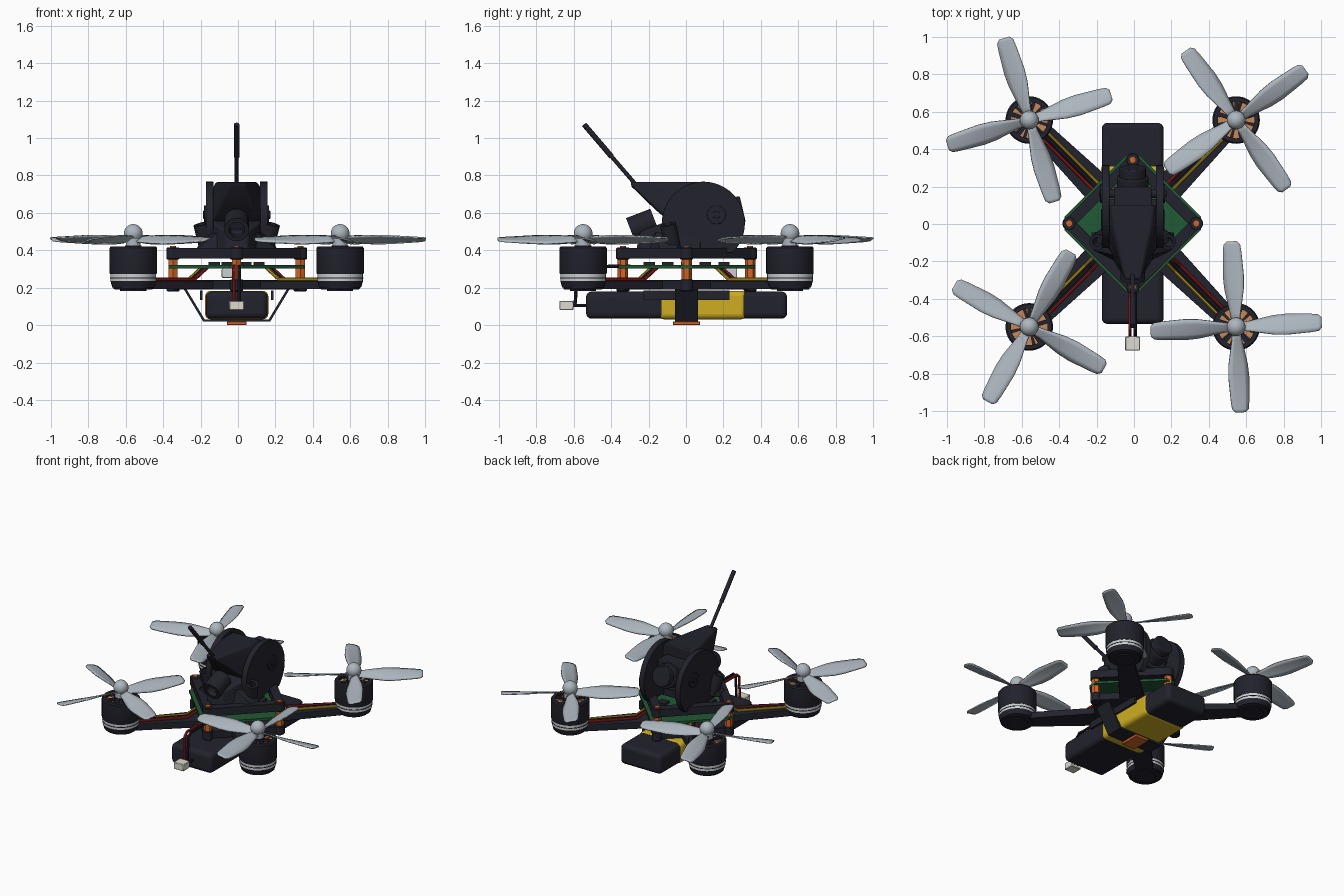
import bpy, bmesh, math
from mathutils import Vector, Matrix

if "Cube" in bpy.data.objects:
    bpy.data.objects.remove(bpy.data.objects["Cube"])

def mat(name, rgb):
    m = bpy.data.materials.new(name)
    m.diffuse_color = (*rgb, 1)
    m.use_nodes = True
    m.node_tree.nodes["Principled BSDF"].inputs["Base Color"].default_value = m.diffuse_color
    return m

BLACK = mat("carbon_black", (0.016, 0.016, 0.026))
GREY = mat("blade_grey", (0.42, 0.47, 0.52))
SILVER = mat("silver", (0.60, 0.62, 0.63))
ORANGE = mat("orange", (0.66, 0.13, 0.018))
COPPER = mat("copper", (0.58, 0.25, 0.10))
GREEN = mat("board_green", (0.015, 0.10, 0.035))
YELLOW = mat("yellow", (0.62, 0.42, 0.016))
RED = mat("wire_red", (0.42, 0.016, 0.016))
WHITE = mat("connector_white", (0.72, 0.70, 0.64))

# ---------- helpers: each adds a solid to a bmesh ----------
def box(bm, c, s):
    m = Matrix.Translation(c) @ Matrix.Diagonal((*s, 1))
    bmesh.ops.create_cube(bm, size=1, matrix=m)

def cyl(bm, p, q, r, r2=None, seg=32):
    p, q = Vector(p), Vector(q)
    d = q - p
    m = Matrix.Translation((p + q) / 2) @ d.to_track_quat('Z', 'Y').to_matrix().to_4x4()
    bmesh.ops.create_cone(bm, cap_ends=True, segments=seg, radius1=r,
                          radius2=r if r2 is None else r2, depth=d.length, matrix=m)

def hull(bm, pts):
    vs = [bm.verts.new(p) for p in pts]
    res = bmesh.ops.convex_hull(bm, input=vs)
    junk = [g for g in res["geom_interior"] if isinstance(g, bmesh.types.BMVert)]
    bmesh.ops.delete(bm, geom=junk, context='VERTS')

def mirrored(pts):
    return [(s * x, y, z) for x, y, z in pts for s in (1, -1)]

def prism(bm, pts, z0, z1):
    hull(bm, [(x, y, z) for x, y in pts for z in (z0, z1)])

def lathe(bm, prof, c, seg=40):
    rings = [[bm.verts.new((c[0] + r * math.cos(a), c[1] + r * math.sin(a), z))
              for a in (i * math.tau / seg for i in range(seg))] for r, z in prof]
    for k in range(len(prof)):
        a, b = rings[k], rings[(k + 1) % len(prof)]
        for i in range(seg):
            j = (i + 1) % seg
            bm.faces.new((a[i], a[j], b[j], b[i]))

def finish(bm, name, material, bevel=0, segs=2, angle=35):
    bmesh.ops.recalc_face_normals(bm, faces=bm.faces)
    me = bpy.data.meshes.new(name)
    bm.to_mesh(me)
    bm.free()
    ob = bpy.data.objects.new(name, me)
    bpy.context.collection.objects.link(ob)
    me.materials.append(material)
    if bevel:
        b = ob.modifiers.new("bevel", 'BEVEL')
        b.width, b.segments, b.limit_method = bevel, segs, 'ANGLE'
    bpy.ops.object.select_all(action='DESELECT')
    ob.select_set(True)
    bpy.context.view_layer.objects.active = ob
    bpy.ops.object.shade_smooth_by_angle(angle=math.radians(angle))
    return ob

def wire(name, pts, r, material):
    bm = bmesh.new()
    for p, q in zip(pts, pts[1:]):
        cyl(bm, p, q, r, seg=10)
    for p in pts[1:-1]:
        bmesh.ops.create_uvsphere(bm, u_segments=10, v_segments=6, radius=r,
                                  matrix=Matrix.Translation(p))
    finish(bm, name, material)

def diamond(s, t):
    u = s - t
    return [(t, u), (t, -u), (-t, u), (-t, -u), (u, t), (-u, t), (u, -t), (-u, -t)]

M = 0.553
CORNERS = [(0.34, 0), (0, 0.34), (-0.34, 0), (0, -0.34)]

# ---------- lower frame: centre plate, arms, motor pads ----------
bm = bmesh.new()
prism(bm, diamond(0.37, 0.35), 0.19, 0.24)
for sx in (1, -1):
    for sy in (1, -1):
        d, n = Vector((sx, sy)).normalized(), Vector((-sy, sx)).normalized()
        prism(bm, [d * r + n * w * s for r, w in ((0.1, 0.09), (0.40, 0.06), (0.74, 0.055)) for s in (1, -1)],
              0.192, 0.237)
        cyl(bm, (sx * M, sy * M, 0.19), (sx * M, sy * M, 0.228), 0.105)
for x, y in CORNERS:
    cyl(bm, (x, y, 0.18), (x, y, 0.245), 0.035, seg=20)
finish(bm, "lower_frame", BLACK, 0.005, 1)

# ---------- motors, propellers and motor wires ----------
def blades(bm, cx, cy, start, spin):
    st = [(.02, .05, 34), (.07, .062, 32), (.13, .085, 28), (.20, .11, 24), (.27, .117, 20),
          (.34, .108, 17), (.40, .10, 14), (.44, .09, 12), (.458, .055, 12)]
    for k in range(4):
        a = math.radians(start + 90 * k)
        d, n = Vector((math.cos(a), math.sin(a), 0)), Vector((-math.sin(a), math.cos(a), 0))
        rows = []
        for r, c, tw in st:
            t = math.radians(tw) * spin
            row = []
            for u in (-.5, -.25, 0, .25, .5):
                p = d * r + n * (u * c * math.cos(t)) + Vector((0, 0, u * c * math.sin(t) - .03 * c * (4 * u * u)))
                row.append(bm.verts.new(p + Vector((cx, cy, 0.46))))
            rows.append(row)
        for A, B in zip(rows, rows[1:]):
            for i in range(4):
                bm.faces.new((A[i], B[i], B[i + 1], A[i + 1]))

for tag, sx, sy, ang in (("front_left", -1, -1, 61), ("front_right", 1, -1, 3),
                         ("back_left", -1, 1, 17), ("back_right", 1, 1, 36)):
    x, y = sx * M, sy * M
    bm = bmesh.new()  # bell with spoked top
    lathe(bm, [(0.112, 0.272), (0.124, 0.272), (0.127, 0.28), (0.127, 0.412), (0.12, 0.42), (0.098, 0.42),
               (0.098, 0.405), (0.112, 0.40)], (x, y))
    cyl(bm, (x, y, 0.25), (x, y, 0.425), 0.045)
    for i in range(5):
        a = i * math.tau / 5 + 0.3
        d, n = Vector((math.cos(a), math.sin(a))), Vector((-math.sin(a), math.cos(a)))
        prism(bm, [Vector((x, y)) + d * r + n * w for r in (0.03, 0.108) for w in (-.011, .011)], 0.402, 0.416)
    cyl(bm, (x, y, 0.20), (x, y, 0.235), 0.112, 0.122)
    cyl(bm, (x, y, 0.183), (x, y, 0.20), 0.07)
    cyl(bm, (x, y, 0.25), (x, y, 0.255), 0.124)
    cyl(bm, (x, y, 0.26), (x, y, 0.37), 0.11)
    finish(bm, "motor_" + tag, BLACK)
    bm = bmesh.new()
    cyl(bm, (x, y, 0.235), (x, y, 0.273), 0.122)
    finish(bm, "motor_ring_" + tag, SILVER)
    bm = bmesh.new()  # windings
    for i in range(12):
        a = i * math.tau / 12
        d, n = Vector((math.cos(a), math.sin(a))), Vector((-math.sin(a), math.cos(a)))
        prism(bm, [Vector((x, y)) + d * r + n * w * s for r, w in ((.05, .009), (.104, .02)) for s in (1, -1)], 0.36, 0.392)
    finish(bm, "motor_windings_" + tag, COPPER)
    bm = bmesh.new()
    blades(bm, x, y, ang, sx * sy)
    ob = finish(bm, "propeller_" + tag, GREY, angle=60)
    s = ob.modifiers.new("thick", 'SOLIDIFY')
    s.thickness, s.offset = 0.008, 0
    bm = bmesh.new()  # hub and nut
    cyl(bm, (x, y, 0.42), (x, y, 0.48), 0.04)
    bmesh.ops.create_uvsphere(bm, u_segments=24, v_segments=14, radius=0.05,
                              matrix=Matrix.Translation((x, y, 0.49)))
    finish(bm, "propeller_hub_" + tag, GREY)
    d, n = Vector((sx, sy, 0)).normalized(), Vector((-sy, sx, 0)).normalized()
    for off, m, c in ((-0.022, YELLOW, "yellow"), (0, BLACK, "black"), (0.022, RED, "red")):
        path = [d * r + n * off + Vector((0, 0, z)) for r, z in ((.68, .245), (.34, .245), (.24, .31))]
        wire("motor_wire_%s_%s" % (c, tag), path, 0.009, m)

# ---------- circuit board, standoffs ----------
bm = bmesh.new()
prism(bm, diamond(0.40, 0.365), 0.303, 0.32)
finish(bm, "circuit_board", GREEN)
bm = bmesh.new()
for x, y in CORNERS:
    cyl(bm, (x, y, 0.24), (x, y, 0.357), 0.028, seg=6)
    cyl(bm, (x, y, 0.41), (x, y, 0.422), 0.016, seg=16)
finish(bm, "standoffs_and_screws", ORANGE)
bm = bmesh.new()
for x, y in ((-.12, .1), (.12, .1), (.12, -.1), (-.12, -.1), (0, 0), (.05, .2), (-.05, -.2)):
    box(bm, (x, y, 0.326), (0.06, 0.06, 0.02))
finish(bm, "board_chips", BLACK)
bm = bmesh.new()
box(bm, (-0.05, 0.24, 0.278), (0.06, 0.06, 0.05))
finish(bm, "board_socket", SILVER, 0.005)

# ---------- canopy ----------
bm = bmesh.new()  # open diamond base with corner tabs
for i, a in enumerate(CORNERS):
    a, b = Vector(a), Vector(CORNERS[(i + 1) % 4])
    n = Vector(((b - a).y, -(b - a).x)).normalized() * 0.03
    prism(bm, [a + n, a - n, b + n, b - n], 0.355, 0.412)
    cyl(bm, (*a, 0.352), (*a, 0.414), 0.036, seg=24)
finish(bm, "canopy_base", BLACK, 0.004, 1)

bm = bmesh.new()  # lower body and upper spine
hull(bm, mirrored([(.17, .08, .37), (.17, -.1, .37), (.06, -.27, .39), (.055, -.25, .5),
                   (.14, -.09, .56), (.16, .06, .6), (.16, .08, .5)]))
hull(bm, mirrored([(.11, .10, .765), (.10, -.02, .765), (.042, -.30, .765), (.042, -.29, .735),
                   (.065, -.17, .62), (.15, -.03, .5), (.155, .09, .5), (.15, .06, .7)]))
finish(bm, "canopy_body", BLACK, 0.01)

bm = bmesh.new()  # round camera side plates
for s in (1, -1):
    ring = [(0.09 + 0.222 * math.cos(i * math.tau / 48), 0.545 + 0.222 * math.sin(i * math.tau / 48)) for i in range(48)]
    hull(bm, [(s * x, y, z) for y, z in ring if z > 0.37 for x in (0.125, 0.165)])
    cyl(bm, (s * .16, .16, .59), (s * .174, .16, .59), 0.05)
    cyl(bm, (s * .17, .16, .59), (s * .18, .16, .59), 0.022, seg=6)
finish(bm, "camera_side_plates", BLACK, 0.006)

bm = bmesh.new()  # camera
box(bm, (0, .13, .585), (.2, .13, .2))
cyl(bm, (0, .17, .59), (0, .25, .61), 0.085)
cyl(bm, (0, .24, .608), (0, .30, .622), 0.07)
cyl(bm, (-.13, .16, .59), (.13, .16, .59), 0.025)
finish(bm, "camera", BLACK, 0.006)

bm = bmesh.new()  # front tube and side antenna sockets
def tube(p, q, r, ri):
    p, q = Vector(p), Vector(q)
    tmp = bmesh.new()
    L = (q - p).length
    lathe(tmp, [(r, 0), (r, L), (ri, L), (ri, L * 0.4), (0.001, L * 0.4), (0.001, 0)], (0, 0), 28)
    tmp.transform(Matrix.Translation(p) @ (q - p).to_track_quat('Z', 'Y').to_matrix().to_4x4())
    me = bpy.data.meshes.new("tmp")
    tmp.to_mesh(me)
    bm.from_mesh(me)
    bpy.data.meshes.remove(me)
    tmp.free()
tube((0, -.17, .56), (0, -.30, .51), 0.066, 0.042)
for s in (1, -1):
    tube((s * .155, -.07, .40), (s * .19, -.10, .54), 0.042, 0.025)
    hull(bm, [(s * a, b, c) for a, b, c in ((.1, -.03, .4), (.22, -.05, .4), (.22, -.14, .4), (.1, -.2, .4),
                                            (.12, -.04, .5), (.18, -.08, .47), (.1, -.17, .5))])
finish(bm, "antenna_sockets", BLACK)

bm = bmesh.new()  # rod antenna
cyl(bm, (0, -.24, .715), (0, -.41, .912), 0.011, seg=14)
cyl(bm, (0, -.40, .90), (0, -.548, 1.073), 0.0145, seg=14)
finish(bm, "antenna", BLACK)

# ---------- battery, strap and leads ----------
bm = bmesh.new()
box(bm, (0, 0, 0.107), (0.33, 1.075, 0.145))
finish(bm, "battery", BLACK, 0.03, 4)
bm = bmesh.new()
box(bm, (0, 0.085, 0.107), (0.338, 0.47, 0.153))
finish(bm, "battery_wrap", YELLOW, 0.03, 4)
bm = bmesh.new()
for s in (1, -1):
    box(bm, (s * .19, 0, .16), (.015, .46, .05))
    hull(bm, [(s * x, y, z) for x, z in ((.165, .02), (.18, .02), (.285, .195), (.27, .195)) for y in (-.062, .062)])
box(bm, (0, 0, .024), (.35, .124, .012))
finish(bm, "battery_strap", BLACK)
bm = bmesh.new()
box(bm, (0, 0, .01), (.105, .145, .02))
finish(bm, "strap_buckle", ORANGE, 0.003, 1)
bm = bmesh.new()
box(bm, (0, -.642, .105), (.08, .075, .05))
finish(bm, "power_connector", WHITE, 0.004, 1)
for s, m, c in ((-1, RED, "red"), (1, BLACK, "black")):
    x = s * 0.014
    wire("power_wire_" + c, [(x, -.30, .315), (x, -.56, .312), (x, -.585, .29), (x, -.595, .12), (x, -.61, .11)], 0.009, m)
    wire("battery_lead_" + c, [(x, -.52, .105), (x, -.62, .105)], 0.009, m)

# body centre sits slightly off the bounding-box centre
for ob in bpy.data.objects:
    ob.location = (-0.007, 0.003, 0)
